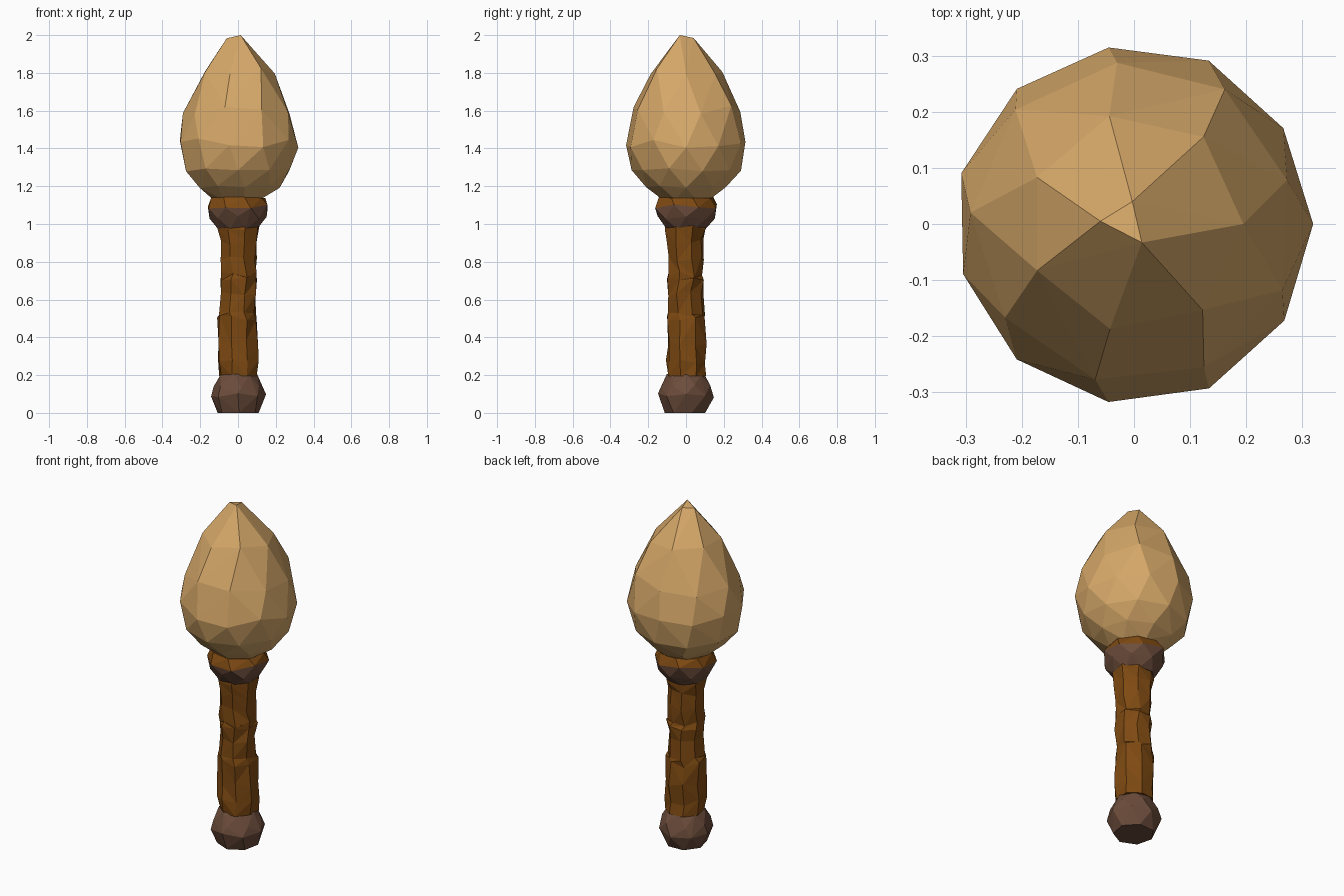
import bpy, bmesh, math, random
from mathutils import Vector

if "Cube" in bpy.data.objects:
    bpy.data.objects.remove(bpy.data.objects["Cube"])

random.seed(7)


def material(name, rgb):
    m = bpy.data.materials.new(name)
    m.diffuse_color = (*rgb, 1)
    m.use_nodes = True
    m.node_tree.nodes["Principled BSDF"].inputs["Base Color"].default_value = m.diffuse_color
    return m


TAN = material("tan_wood", (0.67, 0.39, 0.14))
WOOD = material("orange_brown_wood", (0.21, 0.068, 0.006))
DARK = material("dark_brown", (0.15, 0.073, 0.044))


def ring(z, r, n, turn, jr=0.0, jz=0.0, cx=0.0, cy=0.0):
    """Irregular ring of points."""
    pts = []
    for i in range(n):
        a = 2 * math.pi * (i + turn) / n
        q = r * (1 + random.uniform(-jr, jr))
        pts.append(Vector((cx + q * math.cos(a), cy + q * math.sin(a),
                           z + random.uniform(-jz, jz))))
    return pts


def finish(name, bm, mats, rule=None):
    bmesh.ops.recalc_face_normals(bm, faces=bm.faces[:])
    me = bpy.data.meshes.new(name)
    if rule:
        for f in bm.faces:
            f.material_index = rule(f)
    bm.to_mesh(me)
    bm.free()
    for m in mats:
        me.materials.append(m)
    ob = bpy.data.objects.new(name, me)
    bpy.context.collection.objects.link(ob)
    return ob


def hull(name, pts, mats, rule=None):
    """Chiselled convex lump around a cloud of points."""
    bm = bmesh.new()
    for p in pts:
        bm.verts.new(p)
    res = bmesh.ops.convex_hull(bm, input=bm.verts[:])
    inside = [v for v in res["geom_interior"] if isinstance(v, bmesh.types.BMVert)]
    bmesh.ops.delete(bm, geom=inside, context='VERTS')
    return finish(name, bm, mats, rule)


# Egg-shaped faceted head with an off-centre tip
pts = [Vector((0.014, -0.033, 2.0)), Vector((-0.06, 0.005, 1.983)),
       Vector((-0.003, 0.04, 1.985))]
pts += ring(1.81, 0.197, 7, 0.0, 0.03, 0.02)
pts += ring(1.60, 0.288, 9, 0.4, 0.02, 0.03)
pts += ring(1.43, 0.319, 11, 0.0, 0.01, 0.03)
pts += ring(1.28, 0.288, 10, 0.5, 0.02, 0.015)
pts += ring(1.195, 0.217, 9, 0.0, 0.02, 0.01)
pts += ring(1.13, 0.13, 7, 0.5, 0.02, 0.0)
hull("club_head", pts, [TAN])

# Collar: dark lump whose upper bevel is bare wood
pts = ring(0.972, 0.108, 8, 0.5, 0.04, 0.004)
pts += ring(1.035, 0.155, 8, 0.0, 0.03, 0.01)
pts += ring(1.092, 0.173, 8, 0.5, 0.03, 0.012)
pts += ring(1.14, 0.148, 8, 0.3, 0.03, 0.003)
hull("collar", pts, [DARK, WOOD],
     lambda f: 1 if f.normal.z > 0.2 and f.calc_center_median().z > 1.09 else 0)

# Rough-hewn handle: jittered rings joined by triangles
N = 8
profile = [(0.195, 0.105, 0.0, 0.003), (0.27, 0.108, 0.0, 0.0), (0.37, 0.108, 0.0, 0.003),
           (0.50, 0.106, -0.003, 0.0), (0.53, 0.100, 0.0, 0.0), (0.63, 0.098, 0.004, -0.004),
           (0.70, 0.102, 0.004, 0.0), (0.73, 0.098, 0.0, -0.004), (0.82, 0.099, 0.0, -0.004),
           (0.90, 0.102, 0.0, -0.008), (0.985, 0.112, 0.0, 0.0), (1.04, 0.112, 0.0, 0.0)]
bm = bmesh.new()
rows = []
for k, (z, r, cx, cy) in enumerate(profile):
    jz = 0.0 if k in (0, len(profile) - 1) else 0.018
    rows.append([bm.verts.new(p) for p in
                 ring(z, r, N, 0.5 + random.uniform(-0.15, 0.15), 0.07, jz, cx, cy)])
for low, high in zip(rows, rows[1:]):
    for i in range(N):
        a, b, c, d = low[i], low[(i + 1) % N], high[(i + 1) % N], high[i]
        if random.random() < 0.5:
            tris = [(a, b, c), (a, c, d)]
        else:
            tris = [(a, b, d), (b, c, d)]
        for t in tris:
            bm.faces.new(t)
bm.faces.new(rows[0])
bm.faces.new(rows[-1])
finish("handle", bm, [WOOD])

# Pommel lump at the foot
pts = ring(0.0, 0.112, 7, 0.3, 0.03, 0.0)
pts += ring(0.092, 0.146, 8, 0.0, 0.03, 0.012)
pts += ring(0.145, 0.132, 7, 0.4, 0.03, 0.01)
pts += ring(0.203, 0.1, 7, 0.0, 0.04, 0.004)
hull("pommel", pts, [DARK])
